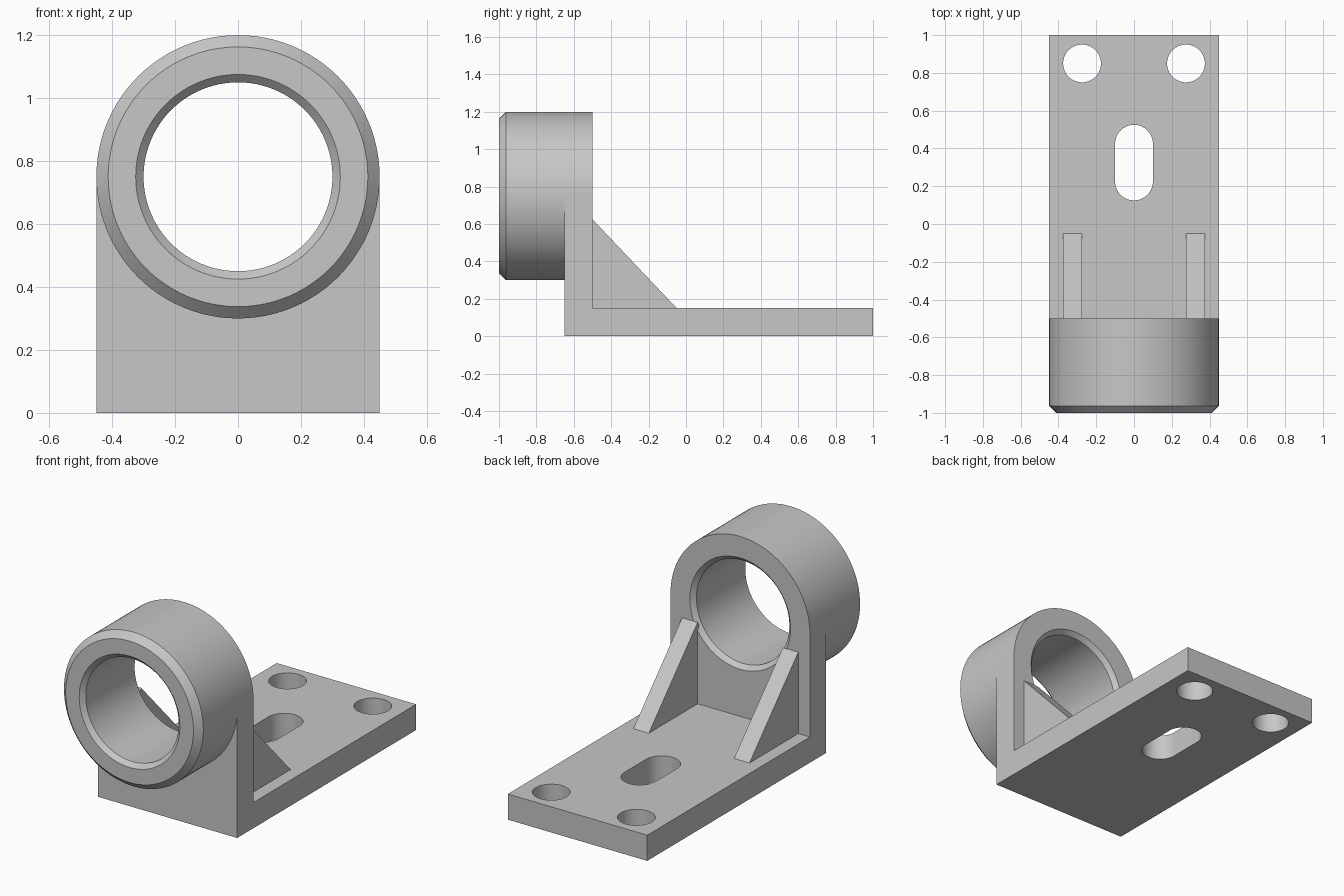
import bpy
import bmesh
from math import sin, cos, pi, radians

if "Cube" in bpy.data.objects:
    bpy.data.objects.remove(bpy.data.objects["Cube"], do_unlink=True)

grey = bpy.data.materials.new("plain_grey")
grey.use_nodes = True
grey.diffuse_color = (0.57, 0.57, 0.57, 1)
grey.node_tree.nodes["Principled BSDF"].inputs["Base Color"].default_value = grey.diffuse_color

AXIS_Z = 0.75   # height of the bore axis


def loft(name, rings):
    """Closed solid through a row of equal-length rings of points."""
    bm = bmesh.new()
    rows = [[bm.verts.new(p) for p in ring] for ring in rings]
    n = len(rows[0])
    for a, b in zip(rows, rows[1:]):
        for i in range(n):
            j = (i + 1) % n
            bm.faces.new((a[i], a[j], b[j], b[i]))
    bm.faces.new(rows[0])
    bm.faces.new(rows[-1])
    bmesh.ops.recalc_face_normals(bm, faces=bm.faces)
    mesh = bpy.data.meshes.new(name)
    bm.to_mesh(mesh)
    bm.free()
    mesh.materials.append(grey)
    obj = bpy.data.objects.new(name, mesh)
    bpy.context.collection.objects.link(obj)
    return obj


def turned(name, profile, n=96):
    """Solid of revolution about the bore axis; profile holds (radius, y)."""
    return loft(name, [[(r * cos(2 * pi * i / n), y, AXIS_Z + r * sin(2 * pi * i / n))
                        for i in range(n)] for r, y in profile])


def side_prism(name, outline, x0, x1):
    """Side outline of (y, z) points, extruded across x."""
    return loft(name, [[(x, y, z) for y, z in outline] for x in (x0, x1)])


def slot(name, x, y, r, half=0.0, n=32):
    """Upright cutter: round, or stretched along y by half each way."""
    pts = []
    for side in (1, -1):
        for i in range(n + (1 if half else 0)):
            a = pi * i / n
            pts.append((x + side * r * cos(a), y + side * (half + r * sin(a))))
    return loft(name, [[(px, py, z) for px, py in pts] for z in (-0.1, 0.3)])


def combine(target, tool, operation):
    """Apply a boolean and discard the tool."""
    mod = target.modifiers.new("combine", 'BOOLEAN')
    mod.operation = operation
    mod.solver = 'EXACT'
    mod.object = tool
    bpy.context.view_layer.objects.active = target
    bpy.ops.object.modifier_apply(modifier=mod.name)
    bpy.data.objects.remove(tool, do_unlink=True)


# L-shaped base plate and upright wall
bracket = side_prism("bearing_bracket",
                     [(-0.65, 0), (1, 0), (1, 0.15), (-0.5, 0.15), (-0.5, AXIS_Z), (-0.65, AXIS_Z)],
                     -0.45, 0.45)

# Round collar with a chamfered front rim
combine(bracket, turned("collar", [(0.4125, -1), (0.45, -0.9625), (0.45, -0.5)]), 'UNION')

# Through bore, chamfered at both ends
combine(bracket, turned("bore", [(0.325, -1.1), (0.325, -1), (0.3, -0.975),
                                 (0.3, -0.525), (0.325, -0.5), (0.325, -0.4)]), 'DIFFERENCE')

# Bolt holes and adjustment slot
for x in (-0.275, 0.275):
    combine(bracket, slot("bolt_hole", x, 0.85, 0.1), 'DIFFERENCE')
combine(bracket, slot("adjustment_slot", 0, 0.325, 0.1, half=0.1), 'DIFFERENCE')

# Triangular ribs, rooted slightly inside the plate and wall
for x in (-0.375, 0.275):
    combine(bracket, side_prism("rib", [(-0.5, 0.625), (-0.05, 0.15), (-0.05, 0.1),
                                        (-0.55, 0.1), (-0.55, 0.55)], x, x + 0.1), 'UNION')

# Smooth round walls, crisp edges
bpy.ops.object.select_all(action='DESELECT')
bracket.select_set(True)
bpy.context.view_layer.objects.active = bracket
bpy.ops.object.shade_smooth_by_angle(angle=radians(25))
